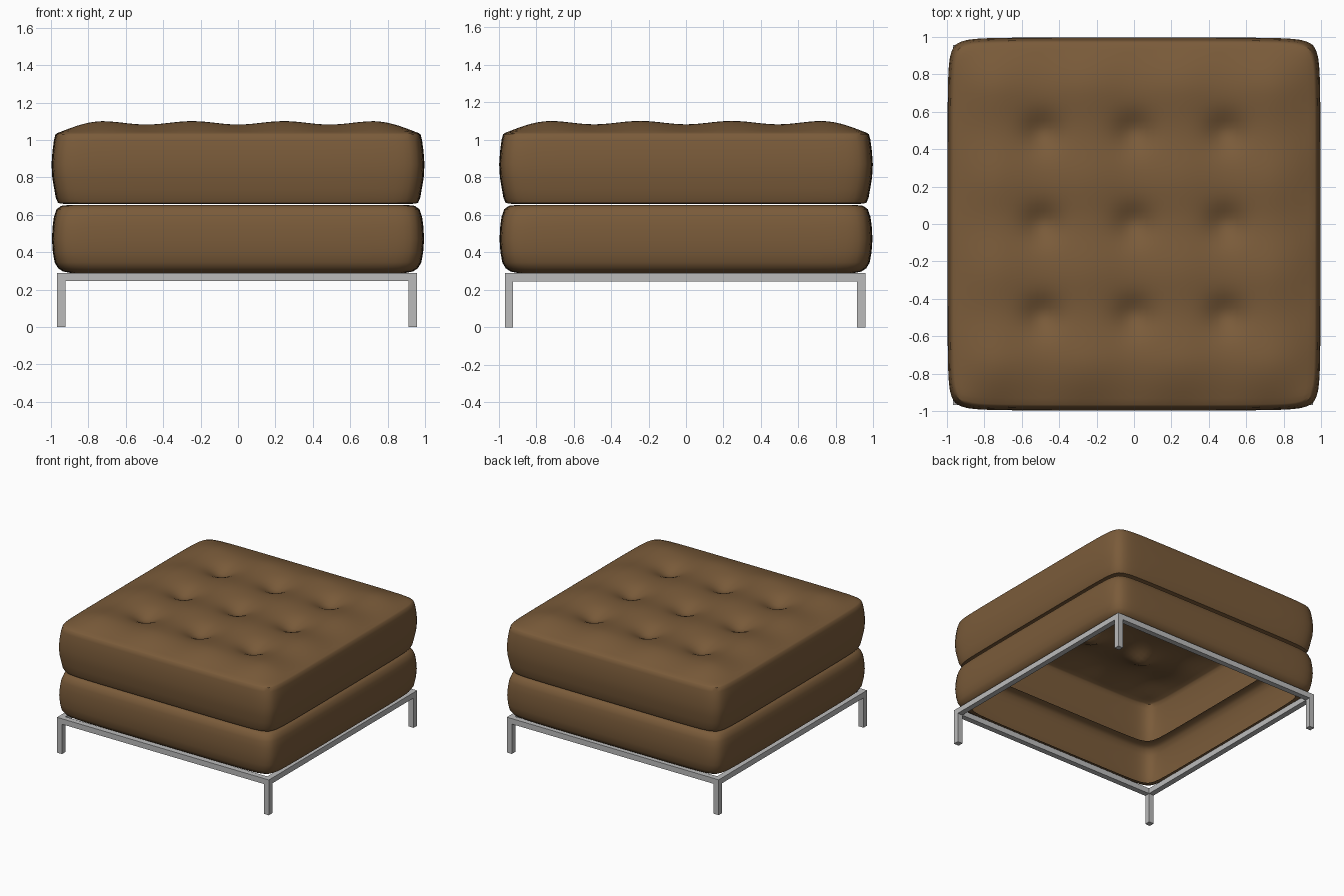
import bpy, bmesh, math

if "Cube" in bpy.data.objects:
    bpy.data.objects.remove(bpy.data.objects["Cube"])

N = 56  # grid divisions along each cushion side


def material(name, rgb):
    m = bpy.data.materials.new(name)
    m.diffuse_color = (*rgb, 1)
    m.use_nodes = True
    m.node_tree.nodes["Principled BSDF"].inputs["Base Color"].default_value = m.diffuse_color
    return m


leather = material("brown leather", (0.195, 0.105, 0.042))
metal = material("grey metal", (0.50, 0.50, 0.50))


def finish(bm, name, mat, smooth):
    bmesh.ops.recalc_face_normals(bm, faces=bm.faces)
    me = bpy.data.meshes.new(name)
    bm.to_mesh(me)
    bm.free()
    ob = bpy.data.objects.new(name, me)
    bpy.context.collection.objects.link(ob)
    me.materials.append(mat)
    if smooth:
        bpy.ops.object.select_all(action='DESELECT')
        ob.select_set(True)
        bpy.context.view_layer.objects.active = ob
        bpy.ops.object.shade_smooth_by_angle(angle=math.radians(42))
    return ob


def plan(u, v, h):
    """Square (u, v) mapped to a softly bulging square with eased corners."""
    pull = lambda t: 1 - 0.012 * t ** 6 - 0.028 * t ** 24
    return h * u * pull(v), h * v * pull(u)


STEPS = [-1 + 2 * i / N for i in range(N + 1)]
BORDER = ([(i, 0) for i in range(N)] + [(N, i) for i in range(N)]
          + [(N - i, N) for i in range(N)] + [(0, N - i) for i in range(N)])


def walls(bm, profile):
    """Cushion side wall from (half width, height) pairs; returns last ring."""
    prev = None
    for h, z in profile:
        ring = [bm.verts.new((*plan(STEPS[i], STEPS[j], h), z)) for i, j in BORDER]
        if prev:
            for k in range(len(ring)):
                n = (k + 1) % len(ring)
                bm.faces.new((prev[k], prev[n], ring[n], ring[k]))
        prev = ring
    return prev


PITCH = 0.49  # tuft spacing


def tufted_height(x, y):
    rise = lambda t: math.sin(math.pi / 2 * max(0, min(1, (0.965 - abs(t)) / 0.25)))
    quilt = lambda t: math.cos(math.pi * t / PITCH) ** 2 if abs(t) < 1.5 * PITCH else 0
    r = rise(x) * rise(y)
    z = 1.037 + 0.064 * r - 0.018 * r * (quilt(x) + quilt(y))
    for a in (-PITCH, 0, PITCH):
        for b in (-PITCH, 0, PITCH):
            z -= 0.05 * math.exp(-((x - a) ** 2 + (y - b) ** 2) / 0.009)
    return z


# lower cushion: open ring with rolled top and bottom edges
bm = bmesh.new()
walls(bm, [(0.90, 0.29), (0.935, 0.297), (0.962, 0.315), (0.98, 0.345),
           (0.99, 0.40), (0.995, 0.47), (0.991, 0.54), (0.984, 0.59),
           (0.97, 0.63), (0.945, 0.648), (0.90, 0.653)])
finish(bm, "lower_cushion", leather, True)

# upper cushion: bulging wall closed by a tufted top, open underneath
bm = bmesh.new()
edge = walls(bm, [(0.92, 0.657), (0.962, 0.663), (0.974, 0.69), (0.983, 0.74),
                  (0.993, 0.80), (0.997, 0.87), (0.992, 0.94),
                  (0.984, 1.00), (0.976, 1.03), (0.966, 1.037)])
grid = dict(zip(BORDER, edge))
for i in range(1, N):
    for j in range(1, N):
        x, y = plan(STEPS[i], STEPS[j], 0.966)
        grid[i, j] = bm.verts.new((x, y, tufted_height(x, y)))
for i in range(N):
    for j in range(N):
        bm.faces.new((grid[i, j], grid[i + 1, j], grid[i + 1, j + 1], grid[i, j + 1]))
finish(bm, "upper_cushion", leather, True)


def box(name, lo, hi):
    bm = bmesh.new()
    bmesh.ops.create_cube(bm, size=1)
    for v in bm.verts:
        v.co = [(a + b) / 2 + c * (b - a) for a, b, c in zip(lo, hi, v.co)]
    return finish(bm, name, metal, False)


# square tube frame and legs
X0, X1, Y0, Y1, T = -0.967, 0.957, -0.967, 0.957, 0.045
Z0, Z1 = 0.245, 0.29
for label, y in (("front", Y0), ("back", Y1 - T)):
    box(label + "_rail", (X0 + T, y, Z0), (X1 - T, y + T, Z1))
    for side, x in (("left", X0), ("right", X1 - T)):
        box(f"{label}_{side}_leg", (x, y, 0), (x + T, y + T, Z1))
for side, x in (("left", X0), ("right", X1 - T)):
    box(side + "_rail", (x, Y0 + T, Z0), (x + T, Y1 - T, Z1))
